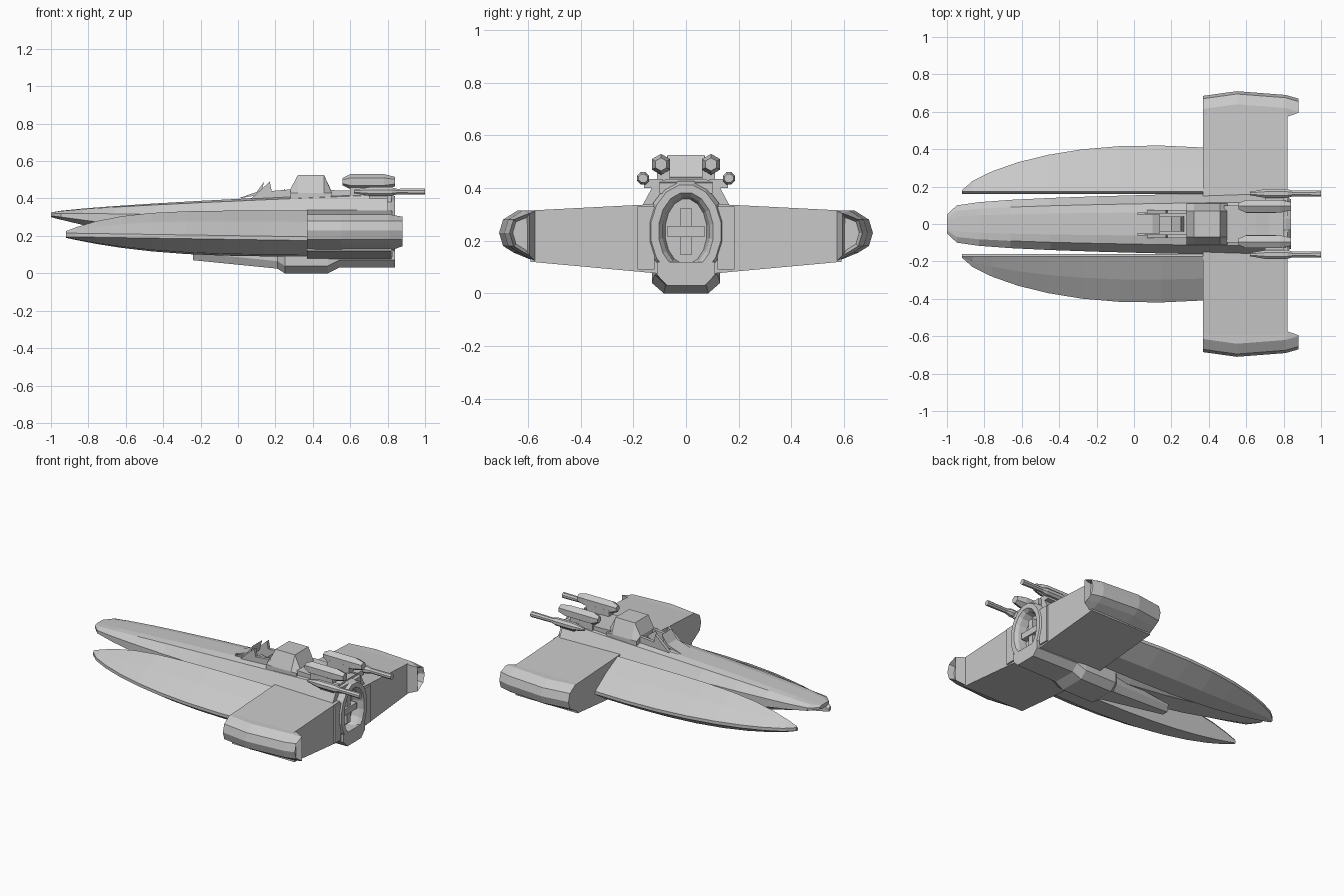
import bpy, bmesh, math
from mathutils import Vector

default_cube = bpy.data.objects.get("Cube")
if default_cube:
    bpy.data.objects.remove(default_cube)


def make_material(name, value):
    material = bpy.data.materials.new(name)
    material.use_nodes = True
    material.diffuse_color = (value, value, value, 1)
    shader = material.node_tree.nodes["Principled BSDF"]
    shader.inputs["Base Color"].default_value = material.diffuse_color
    return material


hull_grey = make_material("hull grey", 0.58)


def loft(name, rings, recess=None):
    """Skin equal-length rings of points; recess = (width, depth) sinks the last cap."""
    bm = bmesh.new()
    loops = [[bm.verts.new(point) for point in ring] for ring in rings]
    for near, far in zip(loops, loops[1:]):
        for i in range(len(near)):
            bm.faces.new((near[i - 1], near[i], far[i], far[i - 1]))
    bm.faces.new(loops[0])
    end_cap = bm.faces.new(loops[-1])
    bmesh.ops.recalc_face_normals(bm, faces=bm.faces)
    if recess:
        width, depth = recess
        bmesh.ops.inset_region(bm, faces=[end_cap], thickness=width)
        bmesh.ops.translate(bm, verts=end_cap.verts, vec=Vector((-depth, 0, 0)))
    mesh = bpy.data.meshes.new(name)
    bm.to_mesh(mesh)
    bm.free()
    mesh.materials.append(hull_grey)
    part = bpy.data.objects.new(name, mesh)
    bpy.context.scene.collection.objects.link(part)
    return part


def ellipse(x, y, z, radius_y, radius_z, sides):
    angles = [math.tau * (i + 0.5) / sides for i in range(sides)]
    return [(x, y + radius_y * math.cos(a), z + radius_z * math.sin(a)) for a in angles]


def mirrored(x, half):
    """Close a half outline of (y, z) points across the centre plane."""
    return [(x, y, z) for y, z in half] + [(x, -y, z) for y, z in reversed(half)]


def prism(name, profile, y_start, y_end):
    return loft(name, [[(x, y, z) for x, z in profile] for y in (y_start, y_end)])


def box(name, x_range, y_range, z_range):
    (front, back), (low, high) = x_range, z_range
    return prism(name, [(front, low), (back, low), (back, high), (front, high)], *y_range)


def cut(target, cutter):
    cutter.hide_render = cutter.hide_viewport = True
    modifier = target.modifiers.new(cutter.name, "BOOLEAN")
    modifier.operation = "DIFFERENCE"
    modifier.object = cutter
    modifier.solver = "EXACT"


# Central fuselage: flat top with sloping shoulders, swelling from a thin nose
def fuselage_ring(u):
    width = 0.05 + 0.12 * u ** 0.25
    top = 0.325 + 0.11 * u ** 0.7
    bottom = 0.07 + 0.23 * (1 - u) ** 2
    height = top - bottom
    return mirrored(1.8 * u - 1, [
        (width * 0.5, bottom), (width, bottom + height * 0.3), (width, top - height * 0.3),
        (width * 0.7, top - height * 0.04), (width * 0.4, top)])


steps = 8
fuselage = loft("fuselage", [fuselage_ring((i / steps) ** 1.7) for i in range(steps + 1)])

# Open cockpit with seat, windscreen and side rims
cut(fuselage, box("cockpit_cutter", (0.02, 0.28), (-0.06, 0.06), (0.36, 0.6)))
prism("cockpit_seat", [(0.14, 0.35), (0.14, 0.4), (0.2, 0.39), (0.25, 0.45), (0.27, 0.35)], -0.04, 0.04)
prism("windscreen", [(0, 0.4), (0.1, 0.435), (0.14, 0.49), (0.12, 0.42)], -0.05, 0.05)
for side in (1, -1):
    prism("cockpit_rim", [(0.06, 0.39), (0.17, 0.49), (0.18, 0.44), (0.3, 0.45), (0.3, 0.39)],
          side * 0.055, side * 0.075)

# Raised housing behind the cockpit and the deck sloping aft
loft("dorsal_housing", [mirrored(x, [(0.11, 0.38), (0.11, 0.43), (0.07, top)])
                        for x, top in ((0.28, 0.45), (0.32, 0.525), (0.46, 0.525), (0.5, 0.44))])
prism("dorsal_deck", [(0.48, 0.38), (0.48, 0.445), (0.65, 0.44), (0.82, 0.42), (0.82, 0.38)], -0.1, 0.1)

# Engine: oval shell with a recessed nozzle and a cross inside
axis = 0.235


def oval(x, radius):
    return ellipse(x, 0, axis, radius, radius + 0.045, sides=16)


loft("engine_shell", [oval(x, radius) for x, radius in (
    (0.37, 0.14), (0.5, 0.15), (0.81, 0.15), (0.84, 0.135), (0.84, 0.105), (0.82, 0.09), (0.77, 0.08))])
cut(fuselage, loft("nozzle_cutter", [oval(x, 0.11) for x in (0.76, 0.9)]))
box("nozzle_cross_bar", (0.75, 0.81), (-0.07, 0.07), (axis - 0.02, axis + 0.02))
box("nozzle_cross_post", (0.75, 0.8), (-0.02, 0.02), (axis - 0.09, axis + 0.09))

# Keel: thin skid growing into a belly housing
keel_top = 0.12
loft("keel", [mirrored(x, [(width * 0.65, bottom), (width, bottom + 0.04), (width, keel_top)])
              for x, width, bottom in ((-0.24, 0.03, 0.07), (0.21, 0.09, 0.025), (0.25, 0.13, 0),
                                       (0.48, 0.13, 0), (0.54, 0.12, 0.03), (0.84, 0.11, 0.03))])


# Side hull: ridge beside the fuselage, top sloping down to a low outer edge
def side_hull_ring(side, u):
    tip = 1 - u
    ridge, outer = 0.175, 0.18 + 0.24 * math.sin(0.6 * math.pi * u ** 0.7)
    middle = (ridge + outer) / 2
    top = 0.335 - 0.11 * tip ** 5
    bottom = 0.09 + 0.1 * tip ** 3
    edge = 0.185 + 0.02 * tip
    half = [(ridge - 0.015, bottom), (middle, bottom + 0.1 * (edge - bottom)), (outer, edge - 0.01),
            (outer, edge + 0.01), (middle, edge + 0.6 * (top - edge)), (ridge, top),
            (ridge - 0.015, top - 0.02)]
    return [(1.3 * u - 0.92, side * y, z) for y, z in half]


# Wing tip pod section: rounded outer face, flat inner face
def tip_ring(side, x, outer, shrink):
    low, high = 0.12 + shrink, 0.315 - shrink / 2
    half = [(0.57 + shrink, low), (outer - 0.055, 0.155), (outer - 0.015, 0.18), (outer, 0.23),
            (outer - 0.015, 0.28), (outer - 0.07, high), (0.57 + shrink, high)]
    return [(x, side * y, z) for y, z in half]


for side, label in ((1, "left"), (-1, "right")):
    loft(label + "_side_hull", [side_hull_ring(side, (i / steps) ** 1.5) for i in range(steps + 1)])

    # Wing block and root fairing
    loft(label + "_wing", [[(x, side * y, z) for x, z in ((0.37, low), (0.82, low), (0.82, high), (0.37, high))]
                           for y, low, high in ((0.1, 0.075, 0.34), (0.59, 0.12, 0.315))])
    box(label + "_wing_root", (0.4, 0.83), (side * 0.12, side * 0.185), (0.09, 0.33))

    # Wing tip pod with recessed rear end
    loft(label + "_wing_tip", [tip_ring(side, *section) for section in (
        (0.37, 0.685, 0), (0.55, 0.71, 0), (0.81, 0.69, 0), (0.88, 0.67, 0.025))], recess=(0.012, 0.04))

    # Dorsal pods: angular, tapered at both ends
    loft(label + "_dorsal_pod", [ellipse(x, side * 0.095, 0.49, radius, radius, sides=6) for x, radius in (
        (0.56, 0.02), (0.6, 0.04), (0.78, 0.04), (0.84, 0.025))])
    box(label + "_pod_mount", (0.6, 0.76), (side * 0.06, side * 0.11), (0.4, 0.48))

    # Rear guns on short arms
    loft(label + "_gun", [ellipse(x, side * 0.163, 0.437, radius, radius, sides=8) for x, radius in (
        (0.62, 0.01), (0.7, 0.025), (0.82, 0.025), (0.85, 0.016), (1, 0.018))])
    box(label + "_gun_arm", (0.7, 0.8), (side * 0.09, side * 0.16), (0.4, 0.435))
